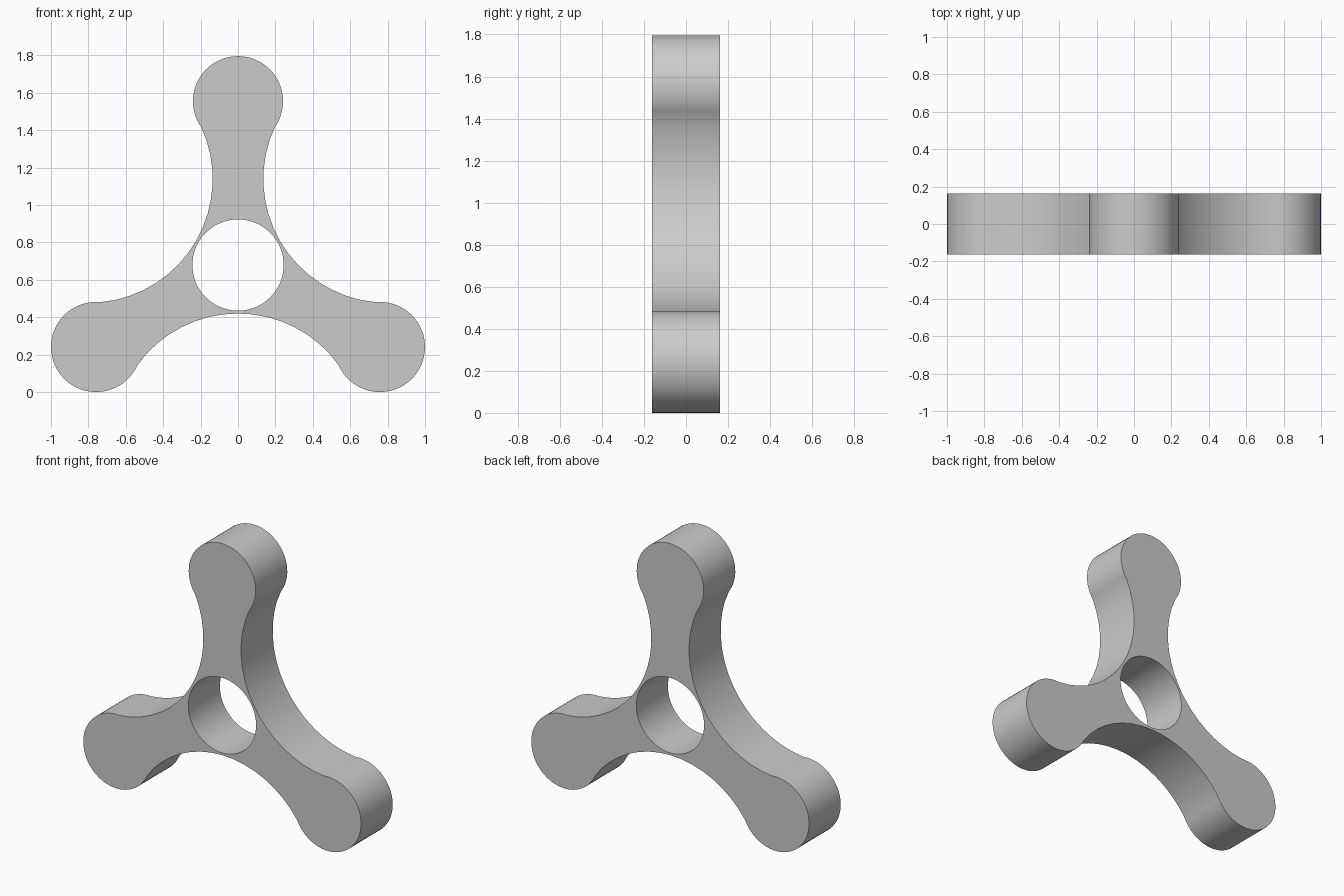
import bpy, bmesh
from math import sin, cos, radians, pi
from mathutils import Matrix, Vector

if "Cube" in bpy.data.objects:
    bpy.data.objects.remove(bpy.data.objects["Cube"])

HUB_Z, DEPTH = 0.679, 0.325
HOLE_R, LOBE_R, LOBE_D = 0.244, 0.241, 0.876
ARC_R, ARC_D = 0.663, 0.922


def arc(cx, cz, r, a0, a1, n, skip_ends=False):
    """Points on a circle in the XZ plane, angles in degrees."""
    ids = range(1, n) if skip_ends else range(n + 1)
    angs = [radians(a0 + (a1 - a0) * i / n) for i in ids]
    return [Vector((cx + r * cos(a), 0, cz + r * sin(a))) for a in angs]


def add_loop(bm, pts):
    vs = [bm.verts.new(p) for p in pts]
    return [bm.edges.new((a, b)) for a, b in zip(vs, vs[1:] + vs[:1])]


# One third of the outline: round lobe followed by the concave side
lobe = arc(0, LOBE_D, LOBE_R, -35.7, 215.7, 44)
side = arc(ARC_D * cos(radians(150)), ARC_D * sin(radians(150)),
           ARC_R, 24.5, -84.5, 16, skip_ends=True)
third = lobe + side

# Repeat around the hub
outline = []
for k in range(3):
    rot = Matrix.Rotation(-2 * pi * k / 3, 3, 'Y')
    outline += [rot @ p for p in third]
hole = arc(0, 0, HOLE_R, 0, 360, 64)[:-1]

# Fill between outline and hole, then extrude through the thickness
bm = bmesh.new()
edges = add_loop(bm, outline) + add_loop(bm, hole)
bmesh.ops.triangle_fill(bm, edges=edges, use_beauty=True, use_dissolve=False)
bmesh.ops.translate(bm, verts=bm.verts[:], vec=(0, -DEPTH / 2, HUB_Z))
ext = bmesh.ops.extrude_face_region(bm, geom=bm.faces[:], use_keep_orig=True)
new_verts = [g for g in ext["geom"] if isinstance(g, bmesh.types.BMVert)]
bmesh.ops.translate(bm, verts=new_verts, vec=(0, DEPTH, 0))
bmesh.ops.recalc_face_normals(bm, faces=bm.faces[:])

mesh = bpy.data.meshes.new("three_arm_body")
bm.to_mesh(mesh)
bm.free()
body = bpy.data.objects.new("three_arm_body", mesh)
bpy.context.collection.objects.link(body)

# Smooth walls, crisp rims
bpy.context.view_layer.objects.active = body
body.select_set(True)
bpy.ops.object.shade_smooth_by_angle(angle=radians(30))
